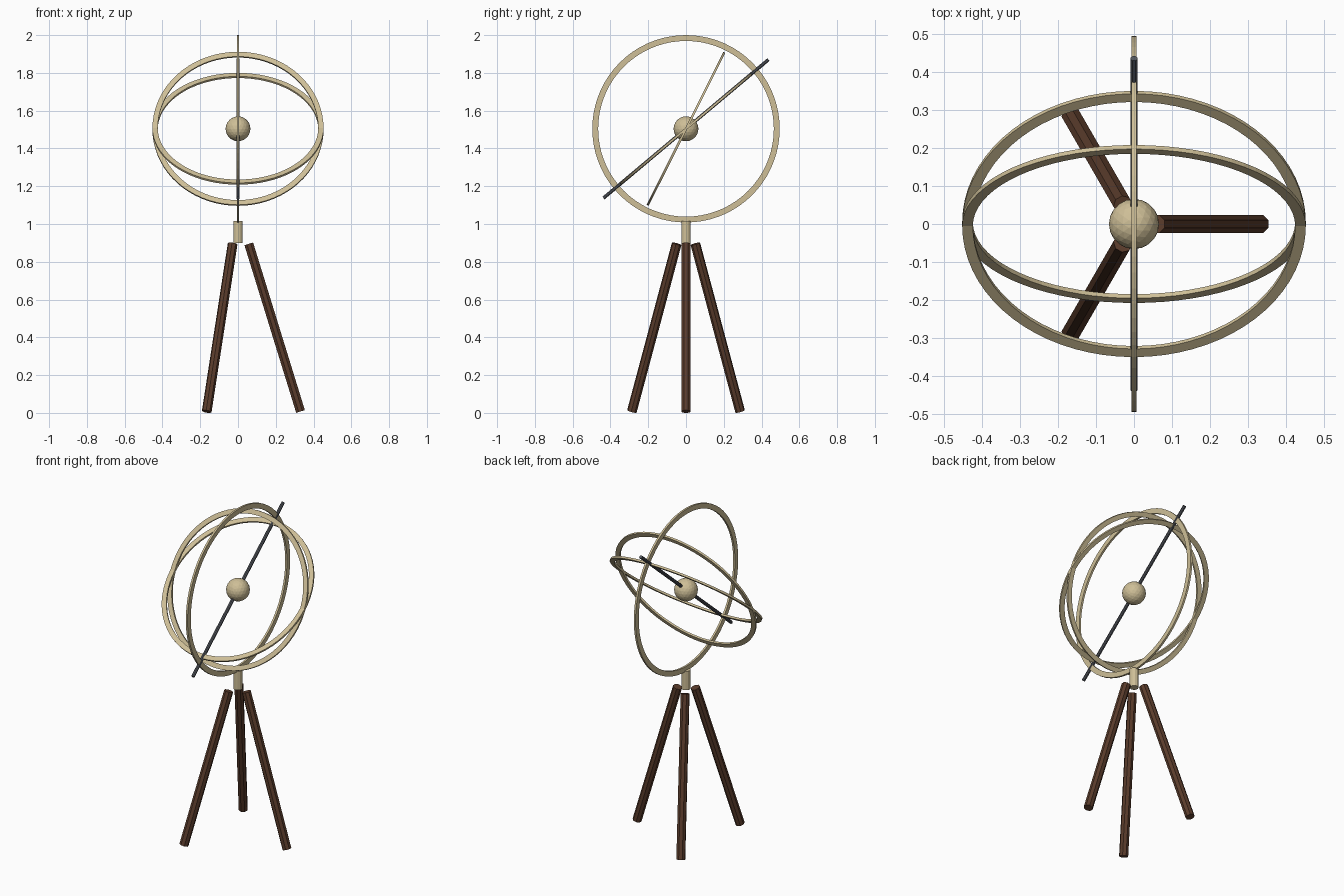
import bpy, bmesh, math
from mathutils import Matrix, Vector

cube = bpy.data.objects.get("Cube")
if cube:
    bpy.data.objects.remove(cube, do_unlink=True)

CENTRE = Vector((0, 0, 1.504))
TILT = math.radians(40)
TILT_STEP = math.radians(23.4)


def material(name, rgb):
    m = bpy.data.materials.new(name)
    m.use_nodes = True
    colour = (*rgb, 1)
    m.diffuse_color = colour
    m.node_tree.nodes["Principled BSDF"].inputs["Base Color"].default_value = colour
    return m


brass = material("pale brass", (0.62, 0.52, 0.31))
wood = material("dark wood", (0.105, 0.046, 0.025))
steel = material("dark steel", (0.09, 0.098, 0.115))


def add_object(name, bm, mat, matrix):
    bm.transform(matrix)
    bmesh.ops.recalc_face_normals(bm, faces=bm.faces)
    mesh = bpy.data.meshes.new(name)
    bm.to_mesh(mesh)
    bm.free()
    mesh.materials.append(mat)
    obj = bpy.data.objects.new(name, mesh)
    bpy.context.collection.objects.link(obj)
    return obj


def flat_ring(name, outer, inner, rotation, width=0.012, steps=72):
    """Rectangular band spun around z, then turned into place."""
    bm = bmesh.new()
    h = width / 2
    corners = [bm.verts.new((r, 0, z)) for r, z in
               ((inner, -h), (outer, -h), (outer, h), (inner, h))]
    edges = [bm.edges.new((corners[i], corners[(i + 1) % 4])) for i in range(4)]
    bmesh.ops.spin(bm, geom=corners + edges, cent=(0, 0, 0), axis=(0, 0, 1),
                   angle=math.tau, steps=steps, use_merge=True)
    bmesh.ops.remove_doubles(bm, verts=bm.verts, dist=0.0001)
    return add_object(name, bm, brass, Matrix.Translation(CENTRE) @ rotation)


def rod(name, start, end, radius, sides, mat, spin=0):
    """Straight prism between two points, standing in a vertical plane."""
    axis = Vector(end) - Vector(start)
    heading = math.atan2(axis.y, axis.x)
    lean = math.atan2(math.hypot(axis.x, axis.y), axis.z)
    bm = bmesh.new()
    bmesh.ops.create_cone(bm, cap_ends=True, segments=sides, radius1=radius,
                          radius2=radius, depth=axis.length)
    matrix = (Matrix.Translation((Vector(start) + Vector(end)) / 2)
              @ Matrix.Rotation(heading, 4, 'Z') @ Matrix.Rotation(lean, 4, 'Y')
              @ Matrix.Rotation(spin, 4, 'Z'))
    return add_object(name, bm, mat, matrix)


# Three nested rings
flat_ring("meridian_ring", 0.496, 0.465, Matrix.Rotation(math.pi / 2, 4, 'Y'))
flat_ring("equator_ring", 0.453, 0.425, Matrix.Rotation(TILT, 4, 'X'))
flat_ring("tilted_ring", 0.453, 0.425, Matrix.Rotation(TILT + TILT_STEP, 4, 'X'))

# Central globe
bm = bmesh.new()
bmesh.ops.create_icosphere(bm, subdivisions=3, radius=0.066)
add_object("globe", bm, brass, Matrix.Translation(CENTRE))

# Axis rod through the globe
reach = 0.57 * Vector((0, math.cos(TILT), math.sin(TILT)))
rod("axis_rod", CENTRE - reach, CENTRE + reach, 0.01, 8, steel, math.pi / 8)

# Neck under the rings
rod("neck", (0, 0, 0.9), (0, 0, 1.015), 0.025, 12, brass)

# Tripod legs
for i in range(3):
    a = i * math.tau / 3
    c, s = math.cos(a), math.sin(a)
    rod(f"leg_{i + 1}", (0.057 * c, 0.057 * s, 0.895),
        (0.331 * c, 0.331 * s, 0.0075), 0.026, 8, wood, math.pi / 8)
